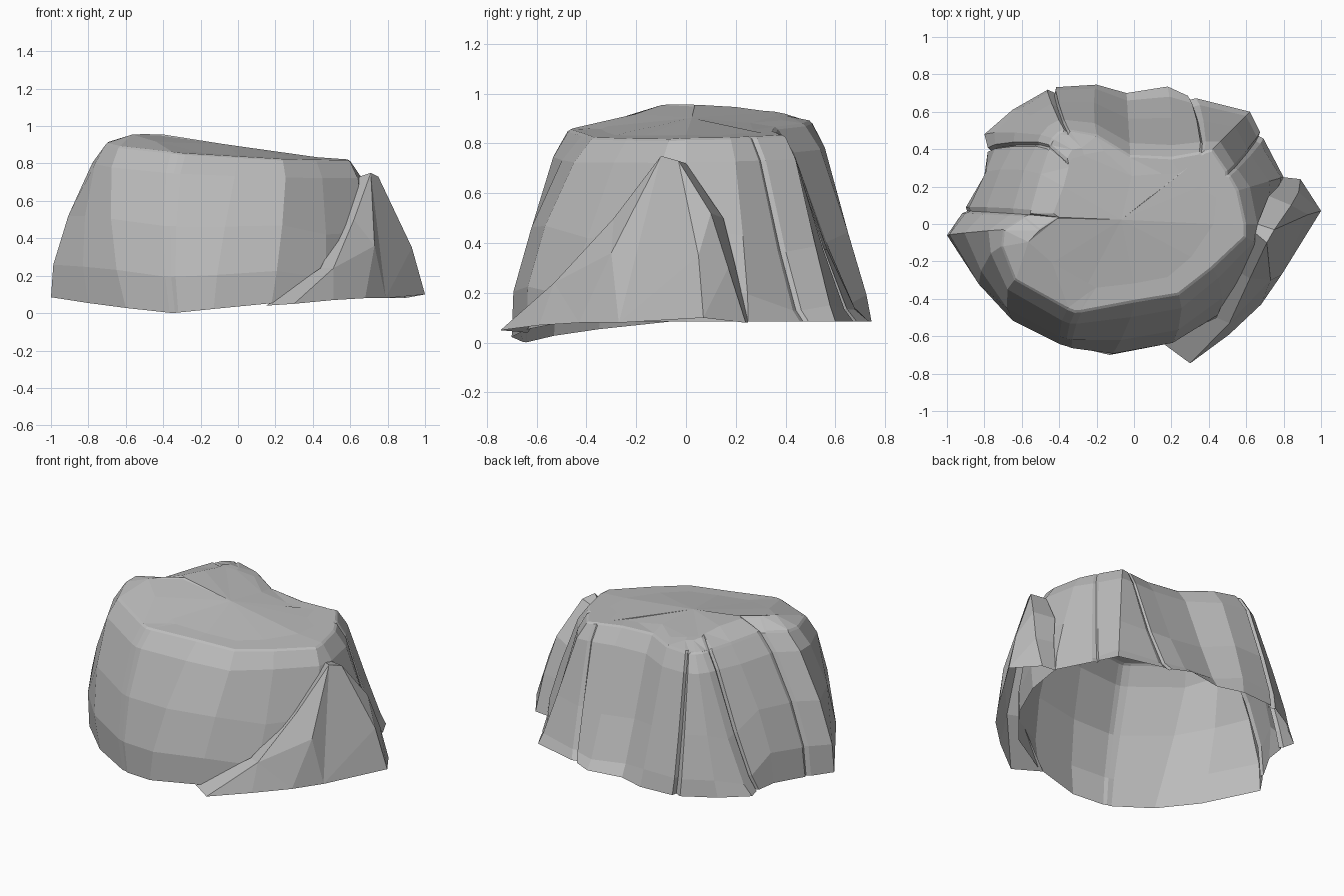
import bpy
import bmesh
import random
from mathutils import Vector

random.seed(4)
if "Cube" in bpy.data.objects:
    bpy.data.objects.remove(bpy.data.objects["Cube"], do_unlink=True)

stone = bpy.data.materials.new("grey stone")
stone.use_nodes = True
stone.diffuse_color = (0.5, 0.5, 0.5, 1)
stone.node_tree.nodes["Principled BSDF"].inputs["Base Color"].default_value = stone.diffuse_color


def finish(bm, name):
    """Turn a bmesh into a flat shaded stone object."""
    mesh = bpy.data.meshes.new(name)
    bm.to_mesh(mesh)
    bm.free()
    mesh.materials.append(stone)
    obj = bpy.data.objects.new(name, mesh)
    bpy.context.collection.objects.link(obj)
    return obj


# Ground outline of the boulder, counter-clockwise from the left side
foot = [(.8, .25), (.68, .48), (.62, .6), (.3, .68), (.18, .735), (-.04, .7),
        (-.2, .745), (-.44, .73), (-.65, .61), (-.8, .48), (-.78, .4),
        (-.8, .26), (-.91, .07), (-1, -.06), (-.8, -.35), (-.6, -.53),
        (-.34, -.65), (-.13, -.7), (.18, -.64), (.45, -.5), (.65, -.25), (.76, 0)]
# Matching outline of the flat top
brow = [(.56, .18), (.51, .27), (.42, .4), (.37, .39), (.2, .36), (-.02, .37),
        (-.2, .48), (-.37, .51), (-.41, .49), (-.44, .46), (-.46, .42),
        (-.51, .27), (-.57, .05), (-.7, -.03), (-.71, -.12), (-.64, -.3),
        (-.32, -.48), (0, -.42), (.24, -.38), (.42, -.24), (.6, -.07), (.6, 0)]
# Columns that carry a vertical crack, with the sink factor of the crack
cracks = {1: .98, 3: .975, 7: .96, 10: .975, 12: .98, 16: .99}


def foot_height(p):
    return min(.085, .1 * (p - Vector((-.35, -.65))).length)


def top_height(p):
    return .855 - .07 * p.x + .06 * min(p.y, 0)


def crown_height(p):
    """Height inside the top, with a low hump towards the right and back."""
    return top_height(p) + max(0, .03 - .09 * p.x - .1 * abs(p.y - .13))


def make_columns():
    """Pair foot and brow points, splitting cracked columns into a groove."""
    count = len(foot)
    low, high = [Vector(p) for p in foot], [Vector(p) for p in brow]
    columns = []
    for i in range(count):
        swell = random.uniform(.7, 1.2)
        if low[i].y > .3:
            swell *= .65
        elif low[i].x < -.75:
            swell *= 1.4
        if i not in cracks:
            columns.append((low[i], high[i], swell))
            continue
        before, after = (i - 1) % count, (i + 1) % count
        columns.append((low[i].lerp(low[before], .1), high[i].lerp(high[before], .12), swell))
        columns.append((low[i] * cracks[i], high[i] * cracks[i], swell))
        columns.append((low[i].lerp(low[after], .1), high[i].lerp(high[after], .12), swell))
    return columns


def bridge(bm, lower, upper):
    count = len(lower)
    for i in range(count):
        j = (i + 1) % count
        bm.faces.new((lower[i], lower[j], upper[j], upper[i]))


# Boulder: swelling side walls, open underneath
columns = make_columns()
count = len(columns)
bm = bmesh.new()
rings = []
for t, bulge in ((0, 0), (.2, .045), (.52, .06), (.88, .04), (1, 0)):
    ring = []
    for low, high, swell in columns:
        p = low.lerp(high, t)
        p += p.normalized() * bulge * swell
        base, top = foot_height(low), top_height(high)
        z = base + (top - base) * t
        if 0 < t < .8:
            z += (swell - 1) * .2
        ring.append(bm.verts.new((p.x, p.y, z)))
    rings.append(ring)
for lower, upper in zip(rings, rings[1:]):
    bridge(bm, lower, upper)

# Boulder top: a ring of cracked plates around broken wedges
inner = []
for low, high, swell in columns:
    p = high * random.uniform(.68, .82)
    inner.append(bm.verts.new((p.x, p.y, crown_height(p))))
middle = Vector((-.06, .03))
centre = bm.verts.new((middle.x, middle.y, crown_height(middle)))
plates = []


def groups(sizes):
    start, k = 0, 0
    while start < count:
        end = min(start + sizes[k % len(sizes)], count)
        yield [i % count for i in range(start, end + 1)]
        start, k = end, k + 1


for span in groups((3, 4, 2, 5)):
    plates.append(bm.faces.new([rings[-1][i] for i in span] + [inner[i] for i in reversed(span)]))
for span in groups((5, 4, 6)):
    plates.append(bm.faces.new([inner[i] for i in span] + [centre]))
bm.normal_update()
plates = bmesh.ops.triangulate(bm, faces=plates)["faces"]
pieces = bmesh.ops.join_triangles(bm, faces=plates, angle_face_threshold=.15, angle_shape_threshold=3)
plates = [f for f in bm.faces if f.normal.z > .85 and all(v.co.z > .8 for v in f.verts)]
bmesh.ops.inset_region(bm, faces=plates, thickness=.015, depth=.008)
finish(bm, "boulder")

# Leaning slab: outer rim, inner rim against the boulder, and the lower edge
outer = [(.3, -.745, .05), (.51, -.53, .24), (.62, -.29, .5), (.71, -.1, .75),
         (.75, -.03, .73), (.84, .1, .52), (.88, .17, .3), (.89, .24, .08)]
inside = [(.15, -.635, .04), (.44, -.5, .24), (.55, -.25, .45), (.65, -.05, .73),
          (.66, 0, .72), (.72, .15, .5), (.77, .2, .3), (.8, .25, .08)]
lower = [(.51, -.59, .07), (.68, -.43, .08), (.79, -.27, .08), (1, .07, .1)]
bm = bmesh.new()
a, b, e = [[bm.verts.new(p) for p in row] for row in (outer, inside, lower)]
ridge = bm.verts.new((.93, .05, .35))
brace = bm.verts.new((.73, -.3, .36))
for i in range(len(a) - 1):
    bm.faces.new((a[i], a[i + 1], b[i + 1], b[i]))
for face in ((a[0], e[0], a[1]), (a[1], e[0], e[1]), (a[1], e[1], brace), (a[1], brace, a[2]),
             (a[2], brace, a[3]), (brace, e[1], e[2]), (a[3], brace, e[2]),
             (a[3], e[2], ridge, a[4]), (e[2], e[3], ridge), (a[4], ridge, a[5]),
             (a[5], ridge, e[3], a[6]), (a[6], e[3], a[7])):
    bm.faces.new(face)
finish(bm, "leaning_slab")
